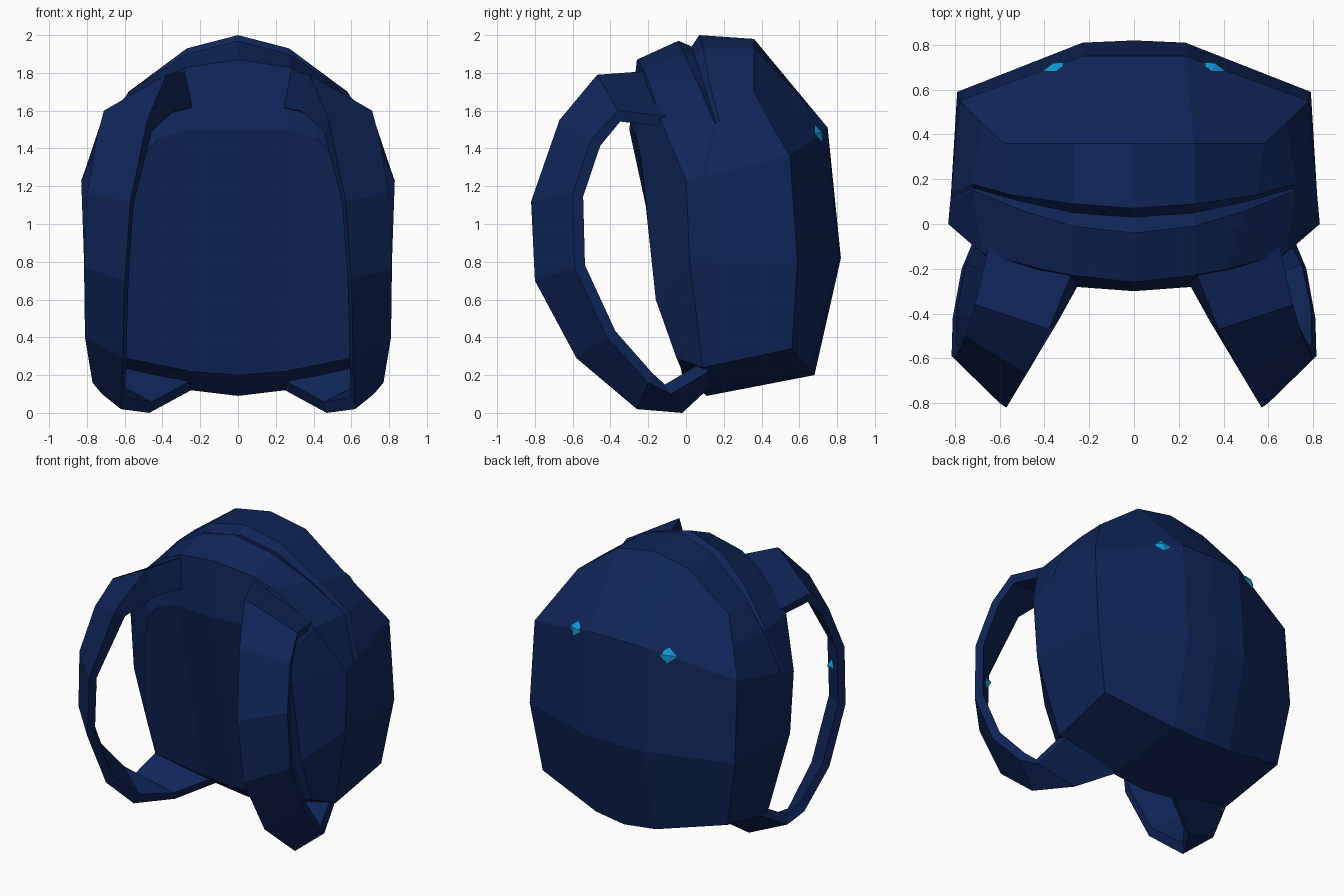
import bpy, bmesh, math
from mathutils import Vector, Matrix

if "Cube" in bpy.data.objects:
    bpy.data.objects.remove(bpy.data.objects["Cube"])


def material(name, rgb):
    m = bpy.data.materials.new(name)
    m.diffuse_color = (*rgb, 1)
    m.use_nodes = True
    m.node_tree.nodes["Principled BSDF"].inputs["Base Color"].default_value = m.diffuse_color
    return m


navy = material("navy fabric", (0.0048, 0.0185, 0.098))
cyan = material("cyan accent", (0.006, 0.31, 0.65))


def finish(bm, name, mat):
    """Mirror the right half across x, weld the centre line and make an object."""
    bmesh.ops.recalc_face_normals(bm, faces=bm.faces)
    dup = bmesh.ops.duplicate(bm, geom=bm.verts[:] + bm.edges[:] + bm.faces[:])["geom"]
    for v in dup:
        if isinstance(v, bmesh.types.BMVert):
            v.co.x = -v.co.x
    bmesh.ops.remove_doubles(bm, verts=bm.verts, dist=0.0005)
    bmesh.ops.recalc_face_normals(bm, faces=bm.faces)
    me = bpy.data.meshes.new(name)
    bm.to_mesh(me)
    bm.free()
    me.materials.append(mat)
    ob = bpy.data.objects.new(name, me)
    bpy.context.collection.objects.link(ob)
    return ob


# Bag: half rings from top centre, round the side, to bottom centre
panel = [(0, -.30, 1.5), (.27, -.28, 1.5), (.42, -.26, 1.45), (.52, -.24, 1.35), (.56, -.22, 1.2),
         (.60, -.16, .6), (.60, -.05, .29), (.25, -.02, .22), (0, -.02, .20)]
rim = [(0, -.26, 1.87), (.27, -.23, 1.83), (.42, -.20, 1.76), (.68, -.13, 1.54), (.83, 0, 1.23),
       (.815, .02, .8), (.69, .09, .24), (.25, .11, .12), (0, .11, .09)]
back = [(0, .36, 1.98), (.27, .36, 1.93), (.58, .36, 1.70), (.68, .45, 1.53), (.78, .55, 1.36),
        (.79, .59, .80), (.71, .56, .34), (.23, .66, .22), (0, .68, .20)]


def between(top, t):
    """Ring with its own top points; the lower points lie between rim and back."""
    return top + [tuple(Vector(a).lerp(Vector(b), t)) for a, b in zip(rim[4:], back[4:])]


crest = between([(0, -.04, 1.97), (.27, -.01, 1.90), (.50, .06, 1.75), (.72, .15, 1.54)], .15)
groove = between([(0, .03, 1.94), (.27, .05, 1.88), (.50, .10, 1.72), (.715, .16, 1.53)], .20)
lip = between([(0, .07, 2.0), (.27, .09, 1.93), (.55, .13, 1.72), (.725, .18, 1.54)], .25)

bm = bmesh.new()
rings = [[bm.verts.new(p) for p in r] for r in (panel, rim, crest, groove, lip, back)]
for a, b in zip(rings, rings[1:]):
    for i in range(8):
        bm.faces.new((a[i], a[i + 1], b[i + 1], b[i]))
p, k = rings[0], rings[-1]
bm.faces.new((p[0], p[1], p[7], p[8]))
bm.faces.new(p[1:8])
# bulging back, creased below the top
c0, c1, m0, m1 = [bm.verts.new(q) for q in
                  ((0, .75, 1.51), (.23, .75, 1.51), (0, .82, .82), (.23, .81, .82))]
for f in ((k[0], k[1], c1, c0), (k[1], k[2], k[3], k[4], c1), (c0, c1, m1, m0),
          (c1, k[4], k[5], m1), (m0, m1, k[7], k[8]), (m1, k[5], k[6], k[7])):
    bm.faces.new(f)
finish(bm, "bag", navy)

# Shoulder straps: inner edge point, outer edge point, inner edge thickness
stations = [((.27, -.20, 1.81), (.65, -.10, 1.57), .20),
            ((.38, -.47, 1.79), (.71, -.36, 1.60), .20),
            ((.48, -.67, 1.55), (.75, -.50, 1.45), .10),
            ((.57, -.82, 1.12), (.80, -.60, 1.16), .06),
            ((.60, -.80, .70), (.815, -.59, .77), .06),
            ((.61, -.58, .29), (.81, -.42, .40), .06),
            ((.62, -.26, .02), (.77, -.20, .16), .07),
            ((.47, -.02, .00), (.72, -.08, .10), .07),
            ((.23, .12, .13), (.66, .12, .22), .07)]
mid = [(Vector(a) + Vector(b)) / 2 for a, b, t in stations]
bm = bmesh.new()
loops = []
for i, (a, b, t) in enumerate(stations):
    a, b = Vector(a), Vector(b)
    n = (b - a).cross(mid[min(i + 1, 8)] - mid[max(i - 1, 0)])
    n.x *= 0.35
    n.normalize()
    if n.dot(Vector((.5, -.2, .85)) - mid[i]) < 0:
        n = -n
    loops.append([bm.verts.new(q) for q in (a, b, b + n * .06, a + n * t)])
for a, b in zip(loops, loops[1:]):
    for i in range(4):
        j = (i + 1) % 4
        bm.faces.new((a[i], a[j], b[j], b[i]))
bm.faces.new(loops[0])
bm.faces.new(loops[-1])
finish(bm, "shoulder_straps", navy)


# Small diamond studs on the back crease and inside the straps
def studs(name, loc, radii, tilt, yaw):
    bm = bmesh.new()
    bmesh.ops.create_uvsphere(bm, u_segments=4, v_segments=2, radius=1)
    m = (Matrix.Translation(loc) @ Matrix.Rotation(math.radians(yaw), 4, 'Z')
         @ Matrix.Rotation(math.radians(tilt), 4, 'X') @ Matrix.Diagonal((*radii, 1)))
    bm.transform(m)
    finish(bm, name, cyan)


studs("back_studs", (.355, .702, 1.478), (.06, .02, .055), 24, -20)
studs("strap_studs", (.66, -.665, .97), (.05, .035, .045), 0, 45)
